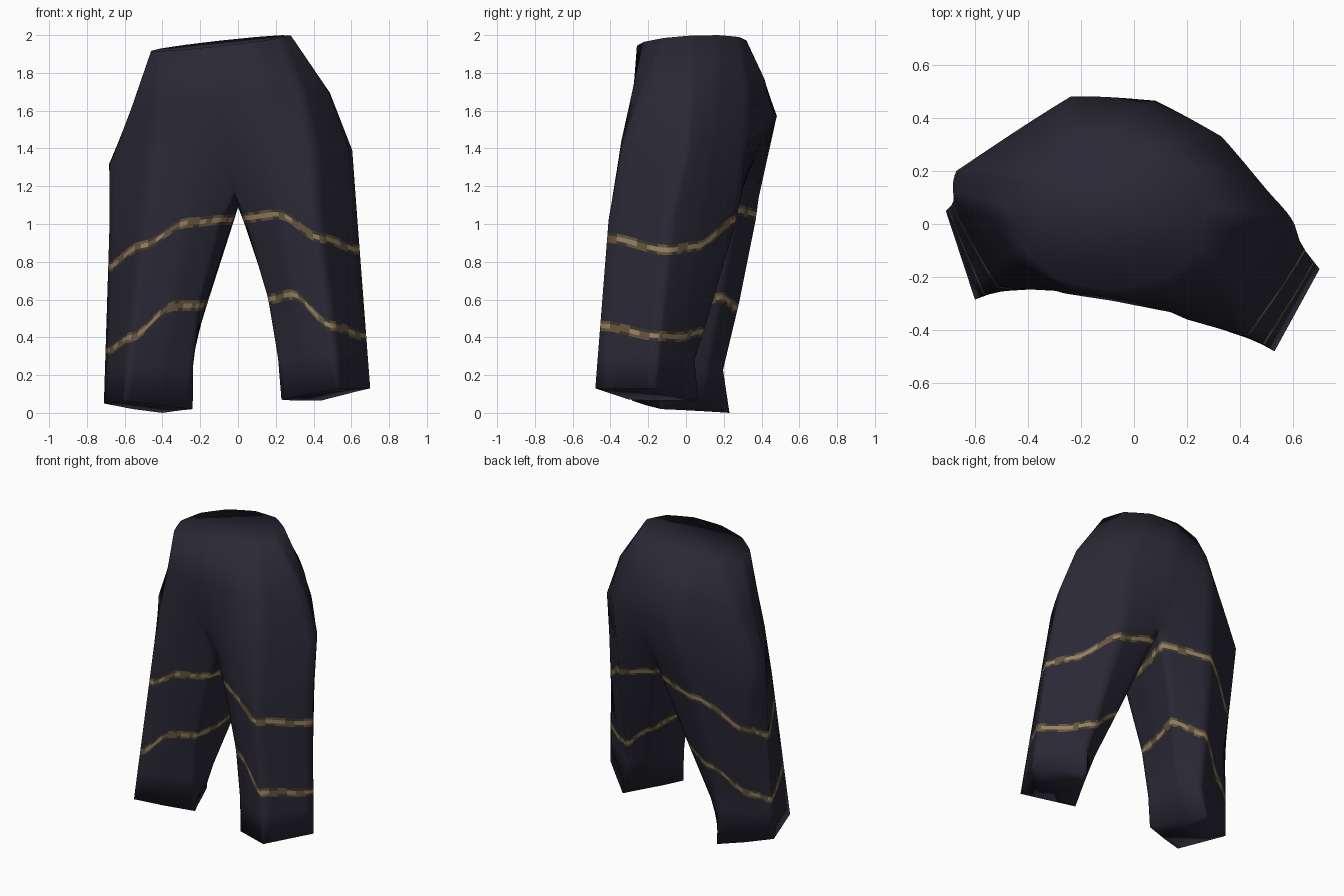
import bpy, bmesh, math, random
from mathutils import Vector as V

if "Cube" in bpy.data.objects:
    bpy.data.objects.remove(bpy.data.objects["Cube"])

random.seed(4)
SUB = 6  # fine columns per coarse column


def material(name, srgb):
    m = bpy.data.materials.new(name)
    lin = [((c / 255 + 0.055) / 1.055) ** 2.4 for c in srgb]
    m.diffuse_color = (*lin, 1)
    m.use_nodes = True
    m.node_tree.nodes["Principled BSDF"].inputs["Base Color"].default_value = m.diffuse_color
    return m


MATS = [material("navy cloth", (42, 40, 53)), material("dark bronze trim", (60, 53, 47)),
        material("bronze trim", (102, 86, 61)), material("gold trim", (150, 130, 96))]


def fine_ring(pts, straight=(), rounding=0.2):
    """Closed loop with SUB points per side, slightly rounded except on straight sides."""
    n, out = len(pts), []
    for i in range(n):
        p0, p1, p2, p3 = (V(pts[(i + k) % n]) for k in (-1, 0, 1, 2))
        for k in range(SUB):
            t = k / SUB
            lin = p1.lerp(p2, t)
            cat = 0.5 * (2 * p1 + (p2 - p0) * t + (2 * p0 - 5 * p1 + 4 * p2 - p3) * t * t
                         + (3 * p1 - p0 - 3 * p2 + p3) * t ** 3)
            out.append(lin if i in straight else lin.lerp(cat, rounding))
    return out


def fine_values(vals, eased=False):
    out = []
    for i, a in enumerate(vals):
        b = vals[(i + 1) % len(vals)]
        for k in range(SUB):
            t = k / SUB
            out.append(a + (b - a) * (t * t * (3 - 2 * t) if eased else t))
    return out


# Leg columns: front centre, front, front outer, outer, back outer, back, back centre, inner
FRONT, BACK, CROTCH = (-0.02, -0.20, 1.17), (0.03, 0.29, 1.18), (0, 0.05, 1.09)
LEGS = {
    1: dict(
        thigh=[FRONT, (.20, -.36, 1.13), (.42, -.41, 1.02), (.63, -.08, 1.05), (.525, .09, 1.1),
               (.32, .29, 1.14), BACK, CROTCH],
        cuff=[(.23, -.30, .07), (.38, -.39, .10), (.53, -.48, .13), (.70, -.17, .13),
              (.57, -.05, .10), (.44, .065, .065), (.37, -.06, .065), (.30, -.18, .065)],
        upper=[1.03, 1.05, .925, .86, .88, 1.02, 1.08, 1.02],
        lower=[.60, .625, .46, .405, .40, .43, .57, .60], bow=.20),
    -1: dict(
        thigh=[FRONT, (-.25, -.255, 1.12), (-.5, -.23, 1.03), (-.68, .08, 1.0), (-.63, .21, 1.05),
               (-.30, .385, 1.14), BACK, CROTCH],
        cuff=[(-.24, -.13, .02), (-.42, -.21, .04), (-.60, -.285, .065), (-.71, .05, .05),
              (-.555, .14, .02), (-.40, .23, 0), (-.345, .11, .008), (-.29, -.02, .015)],
        upper=[1.02, 1.005, .88, .77, .83, 1.05, 1.07, 1.02],
        lower=[.565, .565, .40, .325, .36, .55, .61, .57], bow=.26),
}

# Hip loop: front centre, right side round to back centre, then left side round to the front
HIP = [(-.08, -.29, 1.45), (.18, -.34, 1.45), (.40, -.34, 1.40), (.605, 0, 1.39), (.50, .13, 1.45),
       (.33, .33, 1.50), (.08, .465, 1.56), (-.24, .48, 1.57), (-.67, .20, 1.33), (-.68, .10, 1.31),
       (-.47, -.19, 1.38), (-.27, -.26, 1.42)]
WAIST = []
for i in range(12):
    a = math.radians(-90 + 30 * i)
    x, y = -0.09 + 0.37 * math.cos(a), 0.03 + 0.29 * math.sin(a)
    WAIST.append((x, y, 1.957 + 0.11 * (x + 0.09) + 0.05 * (y - 0.03)))
SEAT = []
for h, w in zip(HIP, WAIST):
    p = V(h).lerp(V(w), 0.5)
    SEAT.append((p.x * (1.10 if p.x > 0 else 0.99), p.y * (1.06 if p.y > 0 else 1.01), p.z))

bm = bmesh.new()


def verts(points):
    return [bm.verts.new(p) for p in points]


def bridge(top, bottom, closed, pick=lambda: 0):
    n = len(top)
    for i in range(n if closed else n - 1):
        j = (i + 1) % n
        f = bm.faces.new((top[i], top[j], bottom[j], bottom[i]))
        f.material_index = pick()


def trim_core():
    return random.choice((3, 3, 2))


def trim_edge():
    return random.choice((1, 2))


# Pelvis: waist, seat and hip loops, closed at the waist
loops = [verts(fine_ring(r)) for r in (WAIST, SEAT, HIP)]
for a, b in zip(loops, loops[1:]):
    bridge(a, b, True)
bm.faces.new(loops[0])
hip = loops[-1]
half = 6 * SUB + 1

for side, leg in LEGS.items():
    thigh = fine_ring(leg["thigh"], (6, 7))
    cuff = fine_ring(leg["cuff"], rounding=0)
    upper, lower = fine_values(leg["upper"], True), fine_values(leg["lower"], True)
    inner = fine_values([1, 0, 0, 0, 0, 0, 0, .5])
    rear = fine_values([0, 0, 0, 0, .5, 1, .5, 0])

    def at(i, t):
        """Point on leg column i, from thigh (0) to cuff (1)."""
        p = thigh[i].lerp(cuff[i], t)
        p.x += side * leg["bow"] * t * (1 - t) * inner[i]
        p.y -= 0.065 * rear[i] * max(0, min((t - 0.25) / 0.55, (1 - t) / 0.2))
        return p

    def ring(height):
        out = []
        for i in range(len(thigh)):
            out.append(at(i, max(0.002, min(1, height(i)))))
        return verts(out)

    def level(line, off):
        return ring(lambda i: (thigh[i].z - line[i] - off) / (thigh[i].z - cuff[i].z))

    # Leg tube with two wavy trim bands
    top = verts(thigh)
    rings = [top]
    picks = []
    for line in (upper, lower):
        for off, pick in ((.029, lambda: 0), (.014, trim_edge), (-.010, trim_core),
                          (-.025, trim_edge)):
            rings.append(level(line, off))
            picks.append(pick)
    rings += [ring(lambda i: 0.8), ring(lambda i: 1)]
    picks += [lambda: 0, lambda: 0]
    for a, b, pick in zip(rings, rings[1:], picks):
        bridge(a, b, True, pick)
    bm.faces.new(rings[-1])

    # Join the outer part of the thigh to its half of the hip
    side_hip = [hip[(side * i) % len(hip)] for i in range(half)]
    bridge(side_hip, top[:half], False)

# Weld the crotch seam shared by both legs
bmesh.ops.remove_doubles(bm, verts=bm.verts, dist=0.0008)
bmesh.ops.recalc_face_normals(bm, faces=bm.faces)
for f in bm.faces:
    f.smooth = True

mesh = bpy.data.meshes.new("trousers")
bm.to_mesh(mesh)
bm.free()
for m in MATS:
    mesh.materials.append(m)
bpy.context.collection.objects.link(bpy.data.objects.new("trousers", mesh))
